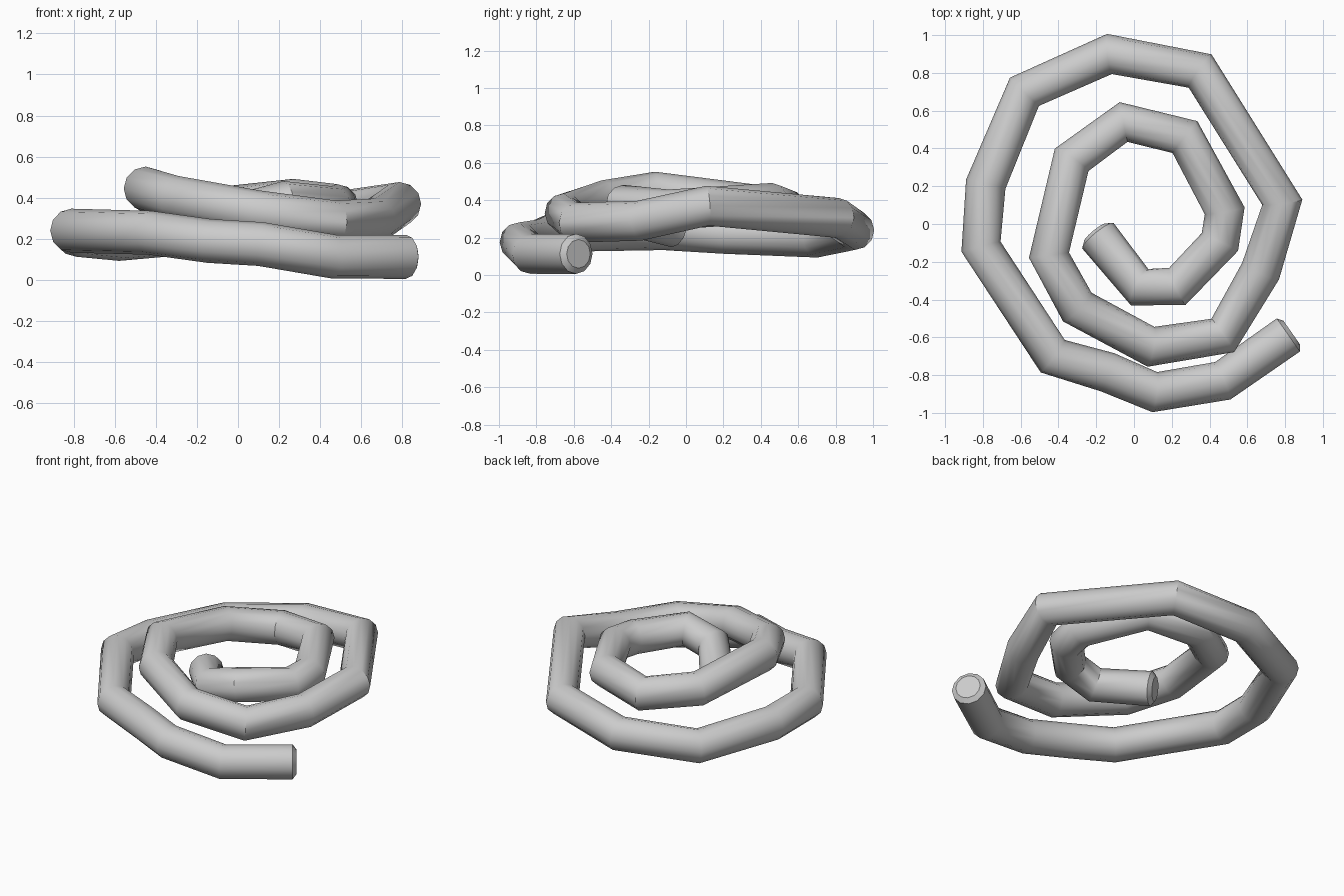
import bpy
from mathutils import Vector

if "Cube" in bpy.data.objects:
    bpy.data.objects.remove(bpy.data.objects["Cube"])

R = 0.107

# Centre line of the coil, from the outer tail to the inner tip
path = [Vector(p) for p in (
    (0.835, -0.575, 0.113), (0.47, -0.83, 0.113), (0.11, -0.89, 0.175),
    (-0.14, -0.785, 0.19), (-0.43, -0.70, 0.23), (-0.81, -0.12, 0.24),
    (-0.785, 0.21, 0.22), (-0.58, 0.70, 0.20), (-0.13, 0.90, 0.24),
    (0.35, 0.81, 0.305), (0.785, 0.115, 0.37), (0.67, -0.25, 0.29),
    (0.47, -0.59, 0.28), (0.09, -0.65, 0.33), (-0.30, -0.44, 0.40),
    (-0.45, -0.165, 0.445), (-0.33, 0.34, 0.38), (-0.055, 0.54, 0.35),
    (0.27, 0.46, 0.385), (0.48, 0.07, 0.36), (0.455, -0.095, 0.35),
    (0.23, -0.33, 0.375), (0.03, -0.335, 0.32), (-0.205, -0.045, 0.25))]


def step_in(end, nxt, d=0.022):
    return end + (nxt - end).normalized() * d


# Full-width rings just inside each end give the small chamfers
points = [path[0], step_in(path[0], path[1])] + path[1:-1] \
    + [step_in(path[-1], path[-2]), path[-1]]
radii = [0.72] + [1.0] * (len(points) - 2) + [0.72]

# Tube swept along the path
curve = bpy.data.curves.new("coiled_tube", 'CURVE')
curve.dimensions = '3D'
curve.twist_mode = 'Z_UP'
curve.bevel_depth = R
curve.bevel_resolution = 4
curve.use_fill_caps = True
spline = curve.splines.new('POLY')
spline.points.add(len(points) - 1)
for sp, co, r in zip(spline.points, points, radii):
    sp.co = (*co, 1)
    sp.radius = r
tube = bpy.data.objects.new("coiled_tube", curve)
bpy.context.collection.objects.link(tube)

# Turn it into a smooth mesh with crisp ends
bpy.context.view_layer.objects.active = tube
tube.select_set(True)
bpy.ops.object.convert(target='MESH')
bpy.ops.object.shade_smooth_by_angle(angle=0.75)
